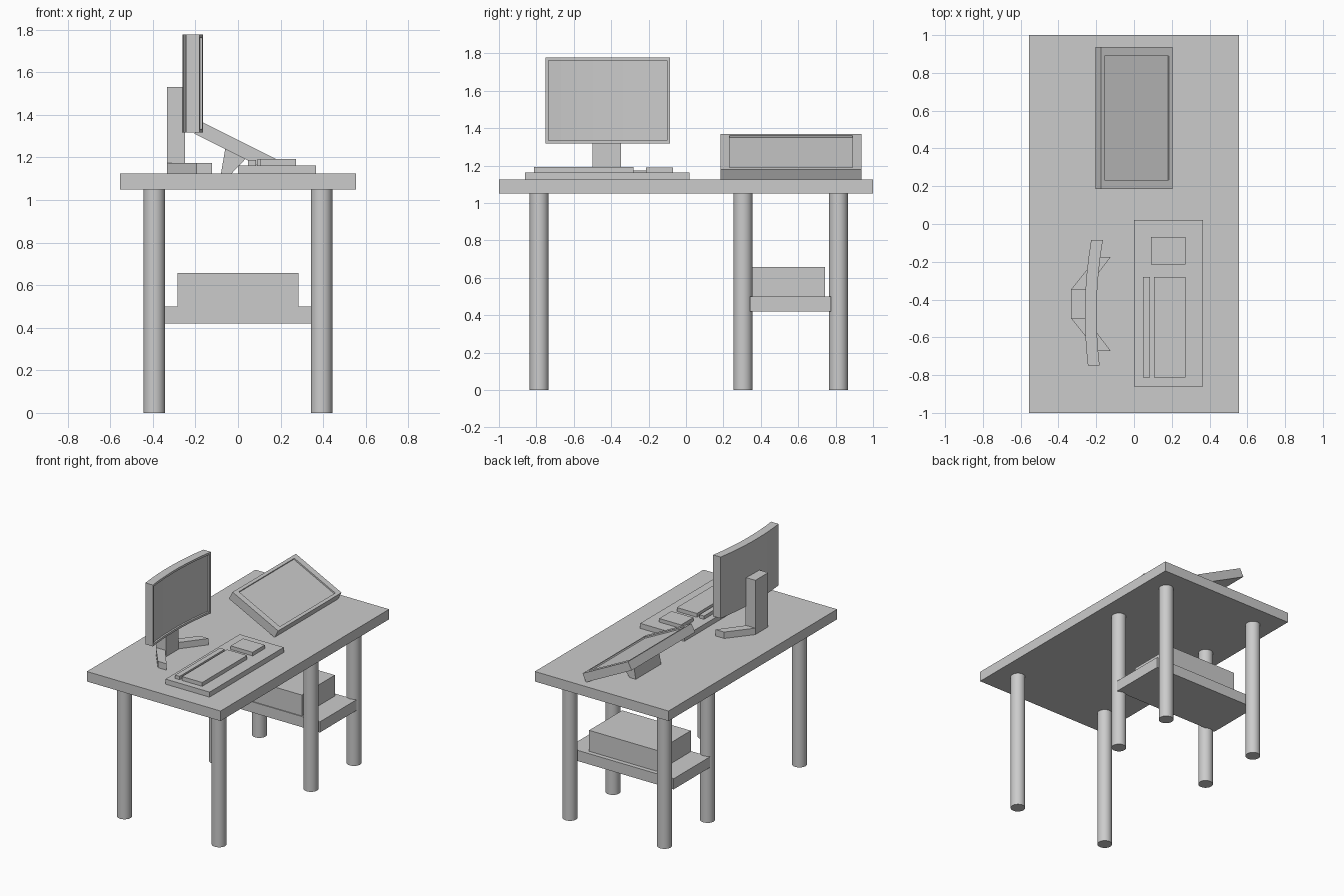
import bpy, bmesh
from mathutils import Vector

if "Cube" in bpy.data.objects:
    bpy.data.objects.remove(bpy.data.objects["Cube"])


def finish(bm, name):
    bmesh.ops.recalc_face_normals(bm, faces=bm.faces)
    mesh = bpy.data.meshes.new(name)
    bm.to_mesh(mesh)
    bm.free()
    ob = bpy.data.objects.new(name, mesh)
    bpy.context.collection.objects.link(ob)
    return ob


def prism(name, pts, lo, hi, plane="xy", screen=None):
    """Extrude a 2D outline; screen = (facing direction, border, extra y border, depth)."""
    def place(a, b, c):
        return (a, b, c) if plane == "xy" else (a, c, b)
    bm = bmesh.new()
    base = [bm.verts.new(place(a, b, lo)) for a, b in pts]
    top = [bm.verts.new(place(a, b, hi)) for a, b in pts]
    n = len(pts)
    bm.faces.new(base)
    bm.faces.new(top)
    for i in range(n):
        j = (i + 1) % n
        bm.faces.new((base[i], base[j], top[j], top[i]))
    bmesh.ops.recalc_face_normals(bm, faces=bm.faces)
    if screen:
        facing, border, extra, depth = screen
        bm.normal_update()
        faces = [f for f in bm.faces if f.normal.dot(Vector(facing).normalized()) > 0.9]
        bmesh.ops.inset_region(bm, faces=faces, thickness=border, use_even_offset=True)
        if extra:
            verts = {v for f in faces for v in f.verts}
            mid = sum(v.co.y for v in verts) / len(verts)
            for v in verts:
                v.co.y += extra if v.co.y < mid else -extra
        bm.normal_update()
        bmesh.ops.inset_region(bm, faces=faces, thickness=0.001, depth=-depth)
    return finish(bm, name)


def box(name, x, y, z):
    return prism(name, [(x[0], y[0]), (x[1], y[0]), (x[1], y[1]), (x[0], y[1])], *z)


# Table
box("table_top", (-0.555, 0.555), (-1, 1), (1.05, 1.125))
for y in (-0.785, 0.305, 0.815):
    for x in (-0.393, 0.393):
        bpy.ops.mesh.primitive_cylinder_add(vertices=32, radius=0.051, depth=1.05,
                                            location=(x, y, 0.525))
        bpy.context.object.name = "table_leg"
        bpy.ops.object.shade_smooth_by_angle()

# Low shelf with a case on it
box("shelf", (-0.44, 0.44), (0.343, 0.775), (0.42, 0.5))
box("shelf_case", (-0.285, 0.285), (0.35, 0.742), (0.5, 0.657))

# Curved monitor panel with recessed screen
SEG = 8
front = []
for i in range(SEG + 1):
    t = i / SEG
    front.append((-0.182 + 0.017 * t - 0.096 * t * (1 - t), -0.75 + 0.664 * t))
back = [(x - 0.062, y) for x, y in reversed(front)]
prism("monitor_panel", front + back, 1.317, 1.778, screen=((1, 0, 0), 0.016, 0, 0.012))

# Monitor column and two splayed feet
MID = -0.423
box("monitor_column", (-0.333, -0.25), (MID - 0.076, MID + 0.076), (1.125, 1.532))
for side in (-1, 1):
    foot = [(-0.333, 0.076), (-0.195, 0.249), (-0.123, 0.249), (-0.255, 0.076)]
    prism("monitor_foot", [(x, MID + side * y) for x, y in foot], 1.125, 1.173)

# Tilted display and its prop
prism("tilted_display", [(-0.205, 1.312), (-0.175, 1.37), (0.204, 1.18), (0.174, 1.122)],
      0.185, 0.937, "xz", screen=((0.447, 0, 0.895), 0.022, 0.025, 0.01))
prism("display_prop", [(-0.06, 1.24), (-0.08, 1.125), (-0.03, 1.125), (0.035, 1.193)],
      0.41, 0.71, "xz")

# Keyboard base and key blocks
box("keyboard_base", (0, 0.366), (-0.86, 0.02), (1.125, 1.163))
box("function_keys", (0.047, 0.085), (-0.813, -0.28), (1.163, 1.188))
box("main_keys", (0.105, 0.272), (-0.813, -0.28), (1.163, 1.192))
box("number_keys", (0.09, 0.272), (-0.215, -0.07), (1.163, 1.19))
